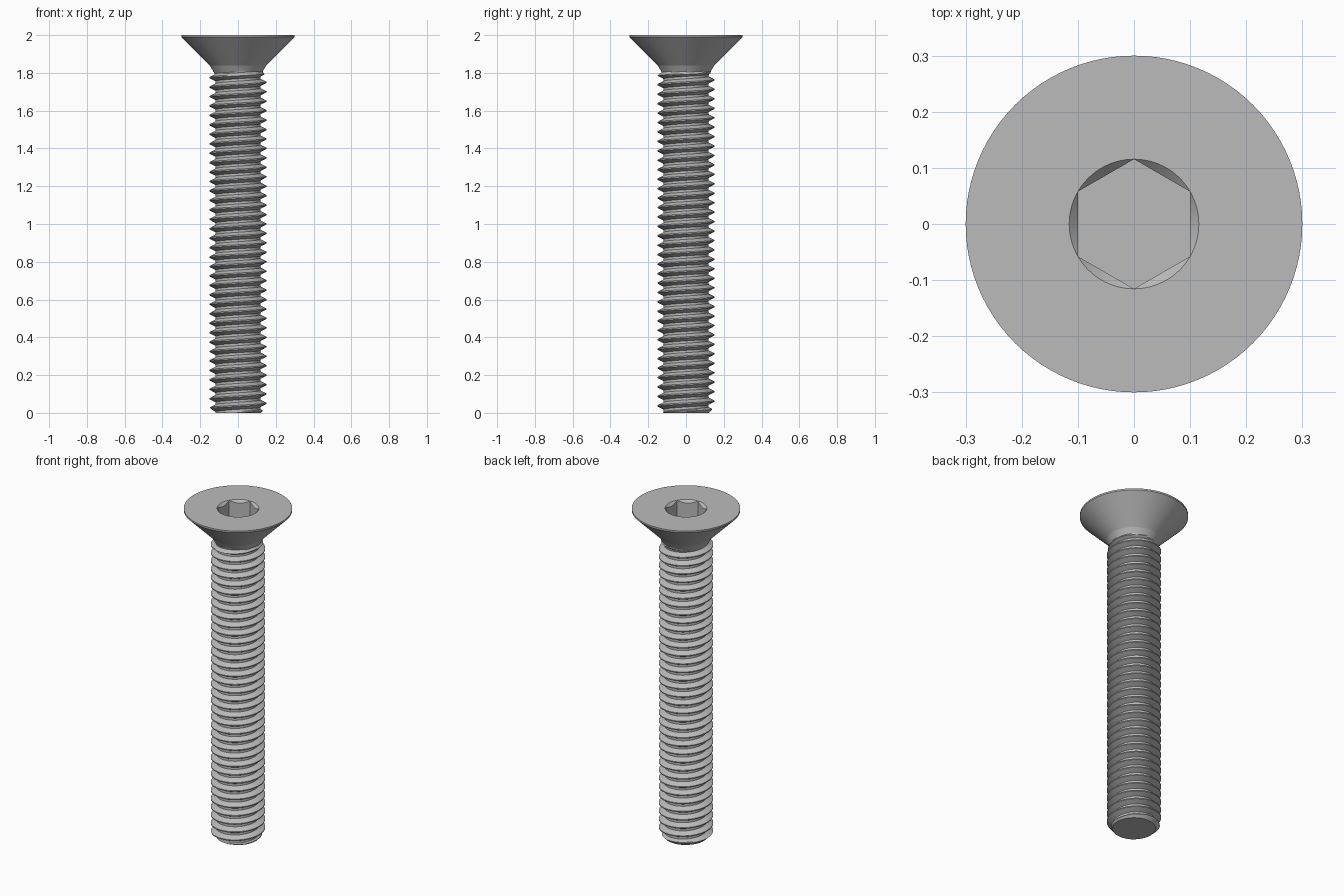
import bpy, bmesh, math

SEG = 96                      # facets round the axis
PITCH, ROOT, MAJOR = 0.05, 0.119, 0.15
NECK_Z, TOP_Z, HEAD_R = 1.84, 2.0, 0.3
HEX_FLAT, SOCKET_Z = 0.1, 1.875
HEX_CORNER = HEX_FLAT / math.cos(math.pi / 6)

cube = bpy.data.objects.get("Cube")
if cube:
    bpy.data.objects.remove(cube, do_unlink=True)

steel = bpy.data.materials.new("grey steel")
steel.use_nodes = True
steel.diffuse_color = (0.5, 0.5, 0.5, 1)
steel.node_tree.nodes["Principled BSDF"].inputs["Base Color"].default_value = (0.5, 0.5, 0.5, 1)


def lathe(name, rows, smooth_angle):
    """Skin rows of surface points; each row maps an angle to (radius, z)."""
    bm = bmesh.new()
    grid = []
    for row in rows:
        ring = []
        for i in range(SEG + 1):
            a = math.tau * i / SEG
            r, z = row(a)
            ring.append(bm.verts.new((r * math.cos(a), r * math.sin(a), z)))
        grid.append(ring)
    for low, high in zip(grid, grid[1:]):
        for i in range(SEG):
            bm.faces.new((low[i], low[i + 1], high[i + 1], high[i]))
    bmesh.ops.remove_doubles(bm, verts=bm.verts, dist=0.00002)
    bmesh.ops.dissolve_degenerate(bm, edges=bm.edges, dist=0.00002)
    mesh = bpy.data.meshes.new(name)
    bm.to_mesh(mesh)
    bm.free()
    mesh.materials.append(steel)
    obj = bpy.data.objects.new(name, mesh)
    bpy.context.collection.objects.link(obj)
    bpy.ops.object.select_all(action='DESELECT')
    obj.select_set(True)
    bpy.context.view_layer.objects.active = obj
    bpy.ops.object.shade_smooth_by_angle(angle=math.radians(smooth_angle))
    return obj


def circle(r, z):
    return lambda a: (r, z)


def hex_radius(a):
    # Hexagon with flats facing +x and -x
    return HEX_FLAT / math.cos((a + math.pi / 6) % (math.pi / 3) - math.pi / 6)


# Countersunk head with a chamfered hexagon socket
lathe("countersunk_head", [
    circle(MAJOR, NECK_Z),
    circle(HEAD_R, 1.99),
    circle(HEAD_R, TOP_Z),
    circle(HEX_CORNER, TOP_Z),
    lambda a: (hex_radius(a), TOP_Z - (HEX_CORNER - hex_radius(a))),
    lambda a: (hex_radius(a), SOCKET_Z),
    circle(0, SOCKET_Z),
], 25)


def shank_radius(a, z):
    # Right-handed thread: crest flat, sloping flanks, root flat
    phase = (z / PITCH - a / math.tau + 0.5) % 1 - 0.5
    rise = min(1, max(0, (0.375 - abs(phase)) / 0.3125))
    thread = ROOT + (MAJOR - ROOT) * rise
    thread = min(thread, 0.12 + z, MAJOR - (z - 1.785))   # tip chamfer and run-out
    neck = MAJOR - (NECK_Z - z) * 0.6
    return max(thread, neck, ROOT)


def helix_row(offset):
    def row(a):
        z = min(NECK_Z, max(0, PITCH * (offset + a / math.tau)))
        return shank_radius(a, z), z
    return row


# Threaded shank: rows climb with the helix and are trimmed flat at both ends
stops = (-0.375, -0.27, -0.165, -0.0625, 0.0625, 0.165, 0.27, 0.375)
turns = range(-1, math.ceil(NECK_Z / PITCH) + 1)
lathe("threaded_shank",
      [circle(0, 0)] + [helix_row(t + s) for t in turns for s in stops], 25)
